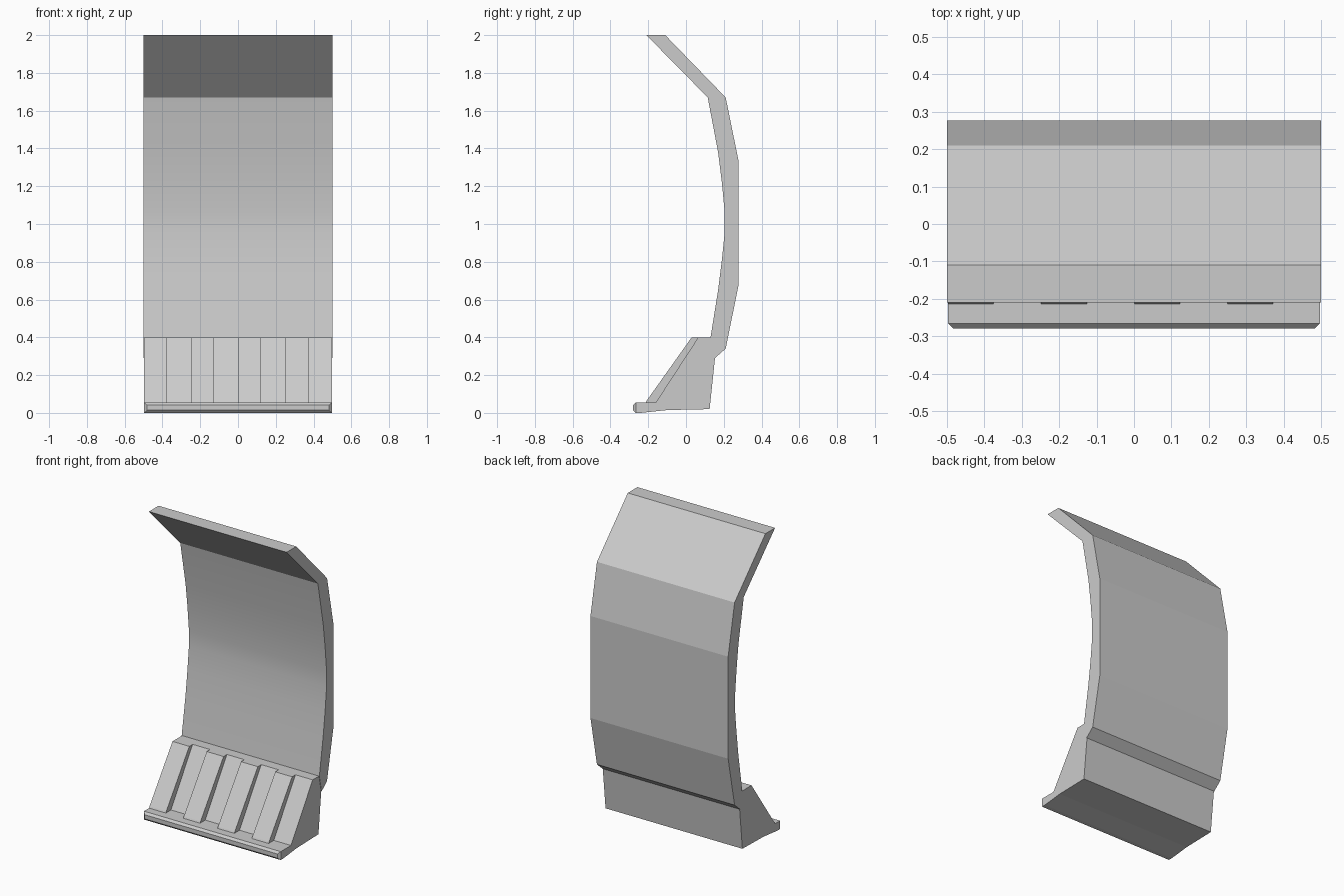
import bpy, bmesh

if "Cube" in bpy.data.objects:
    bpy.data.objects.remove(bpy.data.objects["Cube"])


def extrude_profile(name, profile, x0, x1):
    """Extrude a (y, z) outline along x."""
    bm = bmesh.new()
    face = bm.faces.new([bm.verts.new((x0, y, z)) for y, z in profile])
    ext = bmesh.ops.extrude_face_region(bm, geom=[face])
    moved = [g for g in ext["geom"] if isinstance(g, bmesh.types.BMVert)]
    bmesh.ops.translate(bm, verts=moved, vec=(x1 - x0, 0, 0))
    bmesh.ops.recalc_face_normals(bm, faces=bm.faces)
    mesh = bpy.data.meshes.new(name)
    bm.to_mesh(mesh)
    bm.free()
    obj = bpy.data.objects.new(name, mesh)
    bpy.context.collection.objects.link(obj)
    return obj


def bevel_front(obj, y, width):
    """Chamfer all edges around the face lying at the given y."""
    bm = bmesh.new()
    bm.from_mesh(obj.data)
    edges = [e for e in bm.edges if all(abs(v.co.y - y) < 1e-4 for v in e.verts)]
    bmesh.ops.bevel(bm, geom=edges, offset=width, segments=1,
                    profile=0.5, affect='EDGES')
    bm.to_mesh(obj.data)
    bm.free()


# Curved wall panel: faceted back, smooth front, kinked overhang at the top
outer = [(-0.11, 2.0), (0.21, 1.67), (0.277, 1.34), (0.277, 0.67), (0.21, 0.34)]
inner = [(0.153, 0.29), (0.13, 0.40), (0.17, 0.65), (0.19, 0.81), (0.205, 0.96),
         (0.205, 1.06), (0.19, 1.22), (0.17, 1.38), (0.115, 1.67), (-0.21, 2.0)]
panel = extrude_profile("wall_panel", outer + inner, -0.5, 0.5)
bpy.context.view_layer.objects.active = panel
panel.select_set(True)
bpy.ops.object.shade_smooth_by_angle(angle=0.14)

# Sloped foot with a chamfered toe
foot = extrude_profile("foot", [
    (-0.28, 0.0), (-0.28, 0.055), (-0.16, 0.055), (0.065, 0.40),
    (0.165, 0.40), (0.125, 0.02), (-0.10, 0.015), (-0.24, 0.0)], -0.497, 0.497)
bevel_front(foot, -0.28, 0.014)

# Raised ribs on the slope, one per quarter of the width
for i in range(4):
    x = -0.497 + 0.249 * i
    extrude_profile(f"rib_{i + 1}", [
        (-0.215, 0.052), (-0.208, 0.065), (0.03, 0.40), (0.08, 0.40),
        (-0.14, 0.052)], x, x + 0.122)
